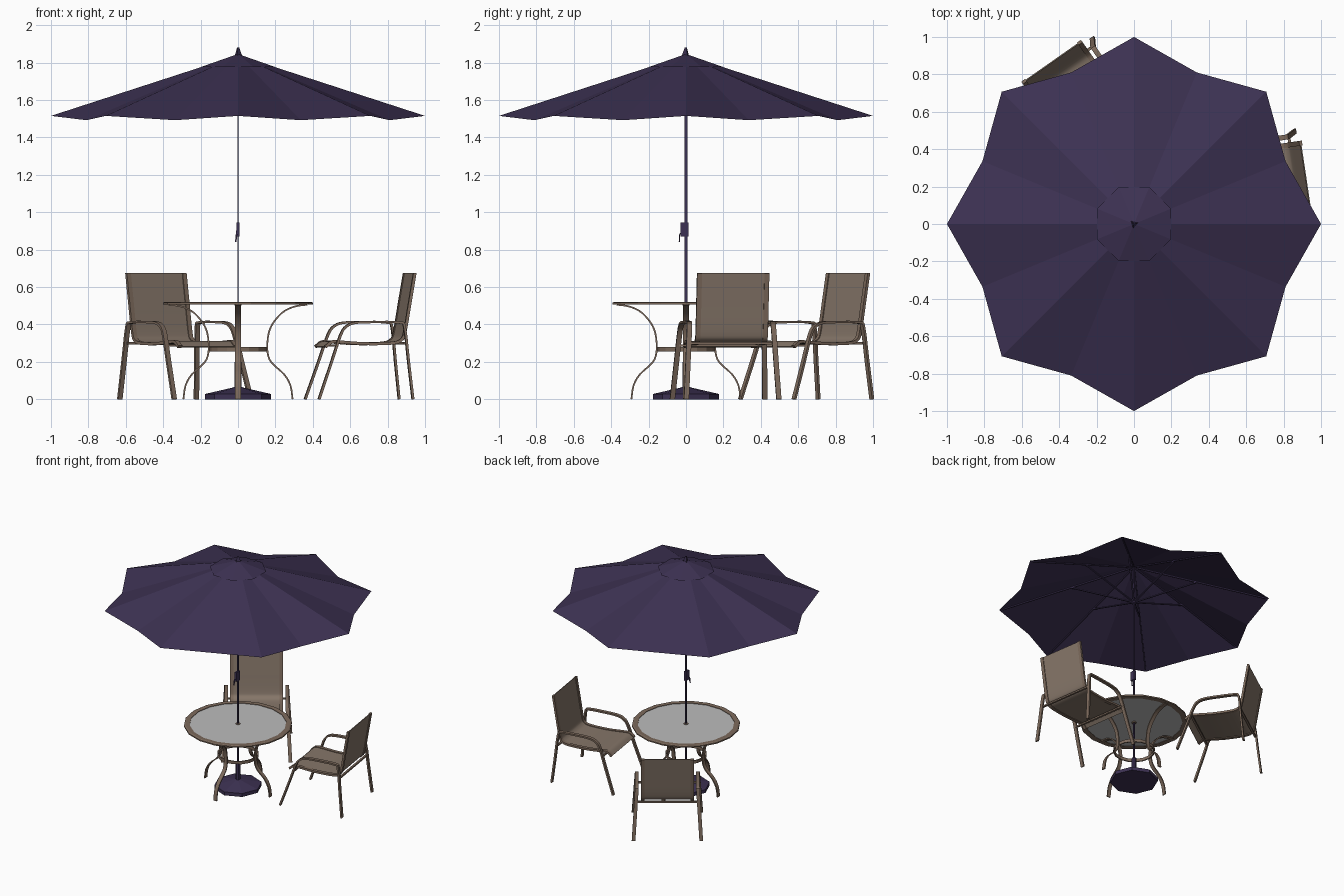
import bpy, bmesh, math
from mathutils import Vector, Matrix

cube = bpy.data.objects.get("Cube")
if cube:
    bpy.data.objects.remove(cube, do_unlink=True)


def material(name, r, g, b):
    m = bpy.data.materials.new(name)
    m.use_nodes = True
    m.diffuse_color = (r, g, b, 1)
    m.node_tree.nodes["Principled BSDF"].inputs["Base Color"].default_value = (r, g, b, 1)
    return m


PURPLE = material("purple fabric", 0.046, 0.031, 0.085)
FRAME = material("brown metal", 0.205, 0.145, 0.108)
SLING = material("tan sling", 0.235, 0.18, 0.14)
GLASS = material("pale glass", 0.5, 0.5, 0.5)
smooth_parts = []


def add(name, verts, faces, mat, matrix=None, smooth=False):
    me = bpy.data.meshes.new(name)
    me.from_pydata([tuple(v) for v in verts], [], faces)
    bm = bmesh.new()
    bm.from_mesh(me)
    bmesh.ops.recalc_face_normals(bm, faces=bm.faces)
    bm.to_mesh(me)
    bm.free()
    me.materials.append(mat)
    ob = bpy.data.objects.new(name, me)
    bpy.context.collection.objects.link(ob)
    if matrix:
        ob.matrix_world = matrix
    if smooth:
        smooth_parts.append(ob)
    return ob


def curve(points, steps=4):
    """Smooth path through the points (Catmull-Rom)."""
    p = [Vector(q) for q in points]
    p = [2 * p[0] - p[1]] + p + [2 * p[-1] - p[-2]]
    out = []
    for a, b, c, d in zip(p, p[1:], p[2:], p[3:]):
        for i in range(steps):
            t = i / steps
            out.append(b + (c - a) * t / 2 + (2 * a - 5 * b + 4 * c - d) * t * t / 2
                       + (3 * b - a - 3 * c + d) * t ** 3 / 2)
    return out + [p[-2]]


def bar(name, path, side, width, thick, mat, matrix=None, smooth=False):
    """Flat bar of rectangular section following a path."""
    path = [Vector(q) for q in path]
    side = Vector(side).normalized()
    verts, faces = [], []
    for i, q in enumerate(path):
        tangent = path[min(i + 1, len(path) - 1)] - path[max(i - 1, 0)]
        n = side.cross(tangent).normalized() * thick / 2
        s = side * width / 2
        verts += [q + s + n, q - s + n, q - s - n, q + s - n]
    for i in range(len(path) - 1):
        for k in range(4):
            a, b = 4 * i + k, 4 * i + (k + 1) % 4
            faces.append((a, b, b + 4, a + 4))
    e = len(verts)
    faces += [(0, 1, 2, 3), (e - 4, e - 3, e - 2, e - 1)]
    return add(name, verts, faces, mat, matrix, smooth)


def lathe(name, profile, sides, mat, ring=False, turn=0.0):
    """Turned part; a ring closes its profile, a solid gets end caps."""
    n, verts, faces = len(profile), [], []
    for k in range(sides):
        a = turn + math.tau * k / sides
        verts += [(r * math.cos(a), r * math.sin(a), z) for r, z in profile]
    for k in range(sides):
        j = (k + 1) % sides
        for i in range(n if ring else n - 1):
            i2 = (i + 1) % n
            faces.append((k * n + i, j * n + i, j * n + i2, k * n + i2))
    if not ring:
        faces += [[k * n for k in range(sides)], [k * n + n - 1 for k in range(sides)]]
    return add(name, verts, faces, mat)


def polar(r, a, z):
    return Vector((r * math.cos(a), r * math.sin(a), z))


# Umbrella canopy: eight tips with lower, shorter valleys between them
APEX, TIP_Z, VALLEY_Z = 1.84, 1.515, 1.492
verts = [(0, 0, APEX)]
for k in range(16):
    a = k * math.pi / 8
    verts.append(polar(0.877, a, VALLEY_Z) if k % 2 else polar(1.0, a, TIP_Z))
add("canopy", verts, [(0, k + 1, (k + 1) % 16 + 1) for k in range(16)], PURPLE)

# Vent cap and finial
verts = [(0, 0, APEX + 0.006)] + [polar(0.213, (k + 0.5) * math.pi / 4, 1.777) for k in range(8)]
add("vent_cap", verts, [(0, k + 1, (k + 1) % 8 + 1) for k in range(8)], PURPLE)
lathe("finial", [(0.024, 1.835), (0.018, 1.85), (0.007, 1.88)], 3, PURPLE, turn=0.3)

# Ribs under the canopy and struts from the runner
for k in range(8):
    a = k * math.pi / 4
    side = (-math.sin(a), math.cos(a), 0)
    bar("rib", [polar(0.02, a, 1.822), polar(0.97, a, 1.517)], side, 0.01, 0.008, PURPLE)
    bar("strut", [polar(0.015, a, 1.535), polar(0.46, a, 1.678)], side, 0.012, 0.008, PURPLE)
lathe("runner", [(0.018, 1.52), (0.018, 1.56)], 8, PURPLE)

# Pole, crank and weighted base
bar("pole", [(0, 0, 0.03), (0, 0, 1.83)], (0, 1, 0), 0.014, 0.007, PURPLE)
bar("crank_housing", [(0, -0.008, 0.87), (0, -0.008, 0.945)], (0, 1, 0), 0.042, 0.018, PURPLE)
bar("crank_handle", [(-0.006, -0.02, 0.9), (-0.008, -0.034, 0.88), (-0.012, -0.036, 0.84)],
    (1, 0, 0), 0.008, 0.006, PURPLE)
lathe("base", [(0.177, 0), (0.177, 0.028), (0.03, 0.062), (0.018, 0.066), (0.018, 0.2)],
      8, PURPLE)

# Table top
lathe("table_rim", [(0.358, 0.506), (0.4, 0.506), (0.4, 0.516), (0.39, 0.521), (0.358, 0.519)],
      18, FRAME, ring=True)
lathe("table_glass", [(0.36, 0.509), (0.36, 0.515)], 18, GLASS)
lathe("table_collar", [(0.018, 0.5), (0.018, 0.519)], 8, FRAME)

# Table legs and brace ring
LEG = [(0.37, 0.506), (0.3, 0.495), (0.235, 0.462), (0.18, 0.395), (0.16, 0.33), (0.158, 0.25),
       (0.18, 0.195), (0.245, 0.135), (0.28, 0.075), (0.292, 0.0)]
for k in range(4):
    a = k * math.pi / 2
    path = curve([polar(r, a, z) for r, z in LEG], 3)
    bar("table_leg", path, (-math.sin(a), math.cos(a), 0), 0.03, 0.009, FRAME, smooth=True)
lathe("brace_ring", [(0.145, 0.256), (0.154, 0.256), (0.154, 0.28), (0.145, 0.28)],
      16, FRAME, ring=True)

# Chair side profiles: forward distance and height
SEAT = [(0.002, 0.675), (0.03, 0.51), (0.056, 0.36), (0.075, 0.318), (0.125, 0.3),
        (0.27, 0.297), (0.4, 0.306), (0.45, 0.306), (0.485, 0.28)]
ARM = [(0.022, 0.0), (0.044, 0.2), (0.064, 0.385), (0.09, 0.41), (0.2, 0.413), (0.32, 0.41),
       (0.375, 0.392), (0.41, 0.345), (0.46, 0.2), (0.53, 0.0)]


def chair(x, y, degrees):
    m = Matrix.Translation((x, y, 0)) @ Matrix.Rotation(math.radians(degrees), 4, "Z")
    across = (1, 0, 0)
    path = curve([(0, -u, z) for u, z in SEAT])
    bar("chair_sling", path, across, 0.345, 0.006, SLING, m, True)
    for s in (-1, 1):
        rail = [q + Vector((s * 0.182, 0, 0)) for q in path]
        bar("chair_side_rail", rail, across, 0.026, 0.016, FRAME, m, True)
        arm = [(s * (0.25 - 0.06 * z), -u, z) for u, z in ARM]
        bar("chair_arm_and_legs", curve(arm, 3), across, 0.027, 0.013, FRAME, m, True)
    # Cross bars tie the legs together under the seat
    for u, z in ((0.06, 0.3), (0.43, 0.288)):
        bar("chair_cross_bar", [(-0.23, -u, z), (0.23, -u, z)], (0, 1, 0), 0.016, 0.012, FRAME, m)


chair(-0.44, 0.868, 35)
chair(0.92, 0.2525, -81.5)

# Smooth shading on curved bars, with sharp edges kept
bpy.ops.object.select_all(action="DESELECT")
for ob in smooth_parts:
    ob.select_set(True)
bpy.context.view_layer.objects.active = smooth_parts[0]
bpy.ops.object.shade_smooth_by_angle(angle=math.radians(35))
